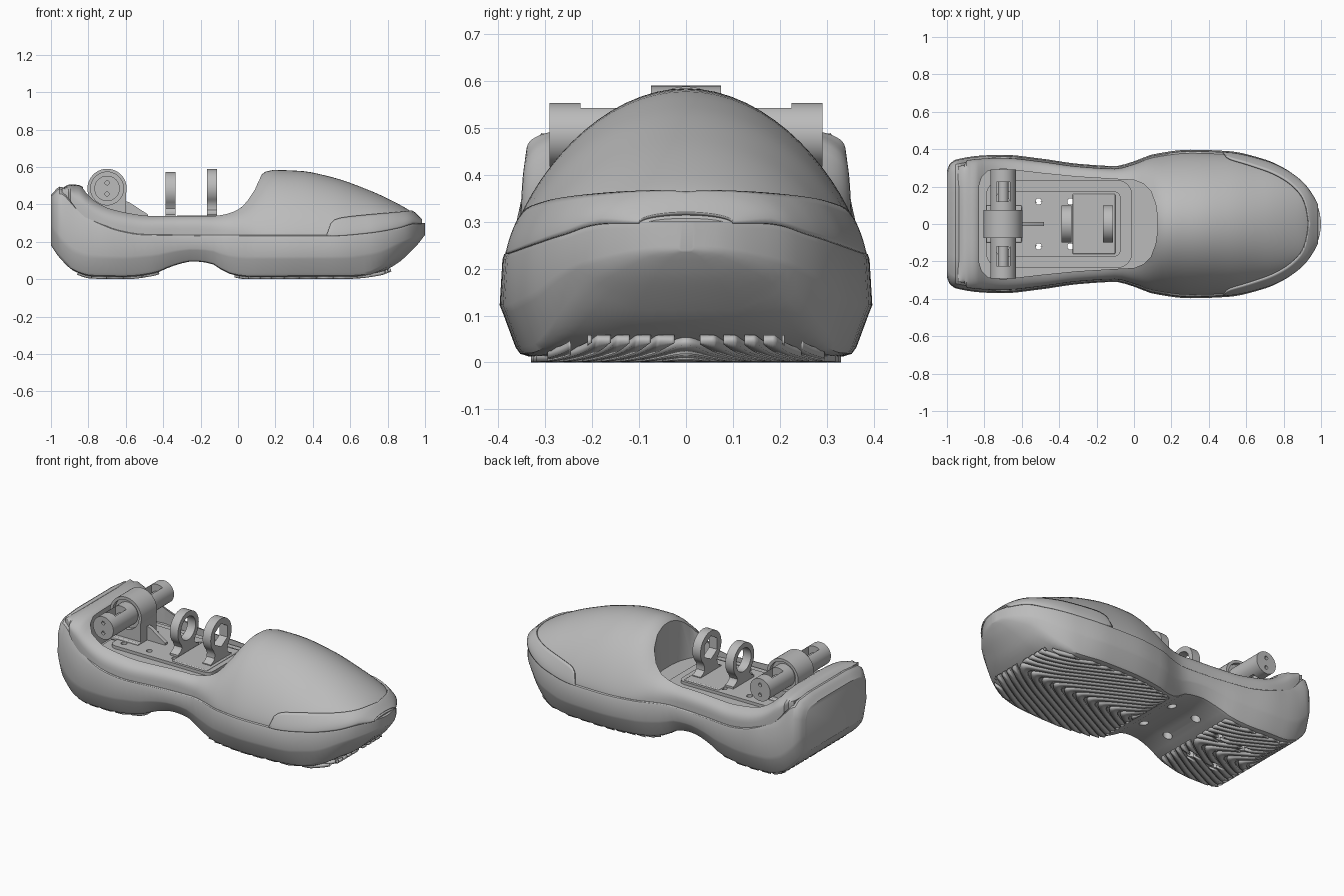
import bpy, bmesh, math
from mathutils import Matrix, Vector

cube = bpy.data.objects.get("Cube")
if cube:
    bpy.data.objects.remove(cube, do_unlink=True)

grey = bpy.data.materials.new("plain grey")
grey.use_nodes = True
grey.diffuse_color = (0.5, 0.5, 0.5, 1)
grey.node_tree.nodes["Principled BSDF"].inputs["Base Color"].default_value = (0.5, 0.5, 0.5, 1)


def curve(points):
    """Smooth monotone interpolation through (x, value) points."""
    n = len(points)
    d = [(points[i + 1][1] - points[i][1]) / (points[i + 1][0] - points[i][0]) for i in range(n - 1)]
    m = [d[0]] + [2 * a * b / (a + b) if a * b > 0 else 0 for a, b in zip(d, d[1:])] + [d[-1]]

    def f(x):
        x = min(max(x, points[0][0]), points[-1][0])
        i = 0
        while i < n - 2 and x > points[i + 1][0]:
            i += 1
        h = points[i + 1][0] - points[i][0]
        t = (x - points[i][0]) / h
        return ((1 + 2 * t) * (1 - t) ** 2 * points[i][1] + t * (1 - t) ** 2 * h * m[i]
                + t * t * (3 - 2 * t) * points[i + 1][1] + t * t * (t - 1) * h * m[i + 1])
    return f


def clamp(v):
    return min(max(v, 0), 1)


# Length profiles: half width, underside, seam, top, section roundness
width = curve([(-1, .285), (-.985, .32), (-.95, .345), (-.8, .367), (-.7, .37), (-.5, .35), (-.3, .322), (-.1, .31),
               (0, .335), (.1, .372), (.3, .397), (.5, .39), (.7, .345), (.8, .3), (.9, .225), (.96, .14),
               (.99, .07), (1, .015)])
under = curve([(-1, .18), (-.95, .11), (-.87, .04), (-.78, .015), (-.6, .012), (-.45, .03), (-.35, .07), (-.24, .095),
               (-.15, .085), (-.05, .03), (.05, .012), (.6, .014), (.75, .03), (.85, .07), (.95, .165), (1, .235)])
crease = curve([(.6, .114), (.75, .14), (.87, .195), (.95, .225), (1, .245)])
seam = curve([(-1, .45), (-.95, .495), (-.85, .39), (-.75, .31), (-.65, .265), (-.5, .24), (0, .235),
              (.5, .235), (.7, .25), (.85, .275), (.95, .3), (1, .3)])
top = curve([(-.94, .49), (-.9, .51), (-.85, .508), (-.8, .47), (-.72, .42), (-.6, .382), (-.45, .36), (-.16, .36),
             (-.05, .39), (.02, .44), (.08, .52), (.13, .57), (.18, .588), (.33, .583), (.5, .55), (.7, .48),
             (.85, .41), (.93, .362), (.985, .31)])
power = curve([(-.9, .62), (-.7, .58), (-.2, .5), (0, .85), (.15, 1.45), (.6, 1.4), (.95, 1)])
guard = curve([(.475, .235), (.485, .28), (.51, .315), (.56, .33), (.93, .362)])


def finish(ob, angle=32):
    ob.data.materials.clear()
    ob.data.materials.append(grey)
    bpy.ops.object.select_all(action="DESELECT")
    ob.select_set(True)
    bpy.context.view_layer.objects.active = ob
    bpy.ops.object.shade_smooth_by_angle(angle=math.radians(angle))
    return ob


def from_bmesh(name, bm, recalc=True):
    if recalc:
        bmesh.ops.recalc_face_normals(bm, faces=bm.faces)
    me = bpy.data.meshes.new(name)
    bm.to_mesh(me)
    bm.free()
    ob = bpy.data.objects.new(name, me)
    bpy.context.collection.objects.link(ob)
    return finish(ob)


def loft(name, rings):
    bm = bmesh.new()
    rows = [[bm.verts.new(p) for p in r] for r in rings]
    for a, b in zip(rows, rows[1:]):
        for i in range(len(a)):
            j = (i + 1) % len(a)
            bm.faces.new((a[i], a[j], b[j], b[i]))
    bm.faces.new(rows[0])
    bm.faces.new(rows[-1])
    return from_bmesh(name, bm)


def prism(name, outline, z0, z1):
    return loft(name, [[(x, y, z) for x, y in outline] for z in (z0, z1)])


def box(name, x0, x1, y0, y1, z0, z1, bevel=0):
    ob = prism(name, [(x0, y0), (x1, y0), (x1, y1), (x0, y1)], z0, z1)
    if bevel:
        mod = ob.modifiers.new("Bevel", "BEVEL")
        mod.width, mod.segments = bevel, 2
    return ob


def rounded(x0, x1, half, r):
    pts = []
    for k, (cx, cy) in enumerate([(x1 - r, half - r), (x0 + r, half - r), (x0 + r, r - half), (x1 - r, r - half)]):
        for i in range(7):
            a = (k + i / 6) * math.pi / 2
            pts.append((cx + r * math.cos(a), cy + r * math.sin(a)))
    return pts


def rod(name, centre, r, length, axis="y", sides=40):
    bm = bmesh.new()
    turn = Matrix.Rotation(math.pi / 2, 4, "X") if axis == "y" else Matrix()
    bmesh.ops.create_cone(bm, cap_ends=True, segments=sides, radius1=r, radius2=r, depth=length,
                          matrix=Matrix.Translation(Vector(centre)) @ turn)
    return from_bmesh(name, bm)


def cut(targets, cutters):
    for ob in targets:
        for c in cutters:
            mod = ob.modifiers.new("Cut", "BOOLEAN")
            mod.operation, mod.solver, mod.object = "DIFFERENCE", "EXACT", c
            bpy.context.view_layer.objects.active = ob
            bpy.ops.object.modifier_apply(modifier=mod.name)
        finish(ob)
    for c in cutters:
        bpy.data.objects.remove(c, do_unlink=True)


# Sole: chamfered section, bowl shaped at the toe and round shouldered at the heel
def sole_ring(x):
    w, b, s = width(x), under(x), seam(x)
    mid = crease(x) if x > .6 else b + min(.1, .45 * (s - b))
    g, h = mid - b, s - mid
    k, r = clamp((x - .7) / .2), clamp((-.7 - x) / .2)
    half = [(.45, b + .15 * k * g), (.84 - .12 * k, b + .4 * k * g), (.89 - .05 * k, b + (.06 + .5 * k) * g),
            (.915, b + (.2 + .5 * k) * g), (.985, mid - .05 * g), (1, mid + .08 * h),
            (.985, s - .015 - .3 * r * h), (.975 - .05 * r, s - .004 - .12 * r * h),
            (.96 - .14 * r, s - .04 * r * h), (.5, s)]
    return [(x, w * f, z) for f, z in half] + [(x, -w * f, z) for f, z in reversed(half)]


steps = 72
sole = loft("sole", [sole_ring(-math.cos(math.pi * i / steps)) for i in range(steps + 1)])


# Upper: collar at the back blending into a domed toe
def upper_point(x, a, grow=0.0):
    c, s, e = math.cos(a), max(math.sin(a), 0), power(x)
    w = width(x) * .955 * (.93 if x < -.9 else 1)
    return (x, math.copysign(abs(c) ** min(e, 1), c) * (w + grow),
            seam(x) - .004 + (top(x) - seam(x) + grow) * s ** e)


def upper_ring(x):
    arc = [upper_point(x, math.pi * i / 36) for i in range(37)]
    w = arc[0][1]
    return arc + [(x, -w, seam(x) - .03), (x, w, seam(x) - .03)]


upper = loft("upper", [upper_ring(.022 - .962 * math.cos(math.pi * i / steps)) for i in range(steps + 1)])

# Toe guard: thin raised band wrapping the toe
bm = bmesh.new()
for side in (0, 1):
    rows = []
    for i in range(41):
        x = .475 + .505 * math.sin(math.pi / 2 * i / 40)
        share = (guard(x) - seam(x)) / (top(x) - seam(x))
        end = math.asin(min(max(share, .01), 1) ** (1 / power(x)))
        rows.append([bm.verts.new(upper_point(x, math.pi - end * j / 8 if side else end * j / 8, .006))
                     for j in range(9)])
    for a, b in zip(rows, rows[1:]):
        for j in range(8):
            bm.faces.new((a[j], a[j + 1], b[j + 1], b[j]))
bmesh.ops.remove_doubles(bm, verts=bm.verts, dist=.0004)
toe_guard = from_bmesh("toe_guard", bm)
mod = toe_guard.modifiers.new("Thickness", "SOLIDIFY")
mod.thickness, mod.offset = .01, 0

# Foot opening and the floor plates in it
side = [(-.83, .2), (-.815, .25), (-.78, .285), (-.7, .295), (-.5, .272), (-.3, .252), (-.1, .24), (0, .235),
        (.05, .215), (.09, .175), (.115, .11), (.125, .04)]
pocket = prism("pocket_cutter", side + [(x, -y) for x, y in reversed(side)], .29, 1)
cut([sole, upper], [pocket])
floor_plate = prism("floor_plate", rounded(-.79, -.01, .235, .08), .27, .315)
inner_plate = prism("inner_plate", rounded(-.74, -.07, .175, .04), .28, .333)
for parts, r in (([sole, upper], .026), ([floor_plate, inner_plate], .017)):
    cut(parts, [rod("hole_cutter", (x, s * .12, .3), r, 1, "z", 20)
                for x in (-.68, -.51, -.34, -.17) for s in (-1, 1)])

# Tread: rounded chevron ridges under the forefoot and heel
bm = bmesh.new()
for back, front in ((-.86, -.42), (-.02, .82)):
    apex = back
    while apex < front + .7:
        for i in range(-68, 68):
            quad = []
            for y, d in ((i, -.028), (i + 1, -.028), (i + 1, .028), (i, .028)):
                y = y / 200
                x = apex + d - 2 * (math.hypot(y, .04) - .04)
                quad.append((min(max(x, back), front), y))
            xm = sum(p[0] for p in quad) / 4
            ym = abs(i + .5) / 200
            if abs(quad[0][0] - quad[3][0]) < .004 or ym > width(xm) * (.83 - clamp((xm - .7) / .2) * .2):
                continue
            if any(math.hypot(xm - hx, ym - .12) < .035 for hx in (-.68, -.51)):
                continue
            bm.faces.new([bm.verts.new((x, y, under(x) - .012)) for x, y in quad])
        apex += .08
bmesh.ops.remove_doubles(bm, verts=bm.verts, dist=.0003)
for f in bm.faces:
    f.normal_update()
    if f.normal.z > 0:
        f.normal_flip()
tread = from_bmesh("tread", bm, recalc=False)
mod = tread.modifiers.new("Thickness", "SOLIDIFY")
mod.thickness, mod.offset = .018, -1

# Ankle joint: housing, stand, rib and two slotted arms
ax, az = -.7, .485
housing = rod("joint_housing", (ax, 0, az), .105, .15)
cut([housing], [rod("bore_cutter", (ax, s * .075, az), .088, .05) for s in (-1, 1)])
stand = box("joint_stand", ax - .1, ax + .1, -.075, .075, .32, az - .03)
cut([stand], [rod("bore_cutter", (ax, 0, az), .095, .3)])
box("joint_base", ax - .09, ax + .1, -.1, .1, .32, .345, .006)
rib = prism("joint_rib", [(-.61, -.32), (-.48, -.32), (-.48, -.345), (-.58, -.41), (-.61, -.42)], -.012, .012)
rib.rotation_euler.x = -math.pi / 2
for s, label in ((-1, "front"), (1, "back")):
    arm = rod(label + "_joint_arm", (ax, s * .173, az), .068, .235)
    slot = box("slot_cutter", ax - .036, ax + .036, *sorted((s * .12, s * .225)), .3, .7)
    pins = [rod("pin_cutter", (ax, s * .29, az + d), .011, .03, "y", 16) for d in (-.03, .03)]
    cut([arm], [slot] + pins)
    rod(label + "_joint_pin", (ax, s * .17, az), .028, .2, sides=24)

# Two ring lugs standing on a shared base
box("lug_base", -.33, -.1, -.16, .16, .32, .34, .005)


def lug(name, x, z, sides):
    r = .1
    ring = [(r * math.cos(a), z + r * math.sin(a)) for a in (math.radians(-45 + 270 * i / 36) for i in range(37))]
    foot = [(-.06, z - .095), (-.062, .37), (-.075, .355), (-.1, .345), (-.1, .325), (.1, .325), (.1, .345),
            (.075, .355), (.062, .37), (.06, z - .095)]
    hole = [(.07 * math.cos(a), z + .07 * math.sin(a)) for a in (math.tau * (i + .5) / sides for i in range(sides))]
    body = loft(name, [[(x + d, p, q) for p, q in ring + foot] for d in (-.027, .027)])
    cut([body], [loft("lug_cutter", [[(x + d, p, q) for p, q in hole] for d in (-.05, .05)])])


lug("rear_lug", -.36, .472, 32)
lug("front_lug", -.14, .488, 6)
